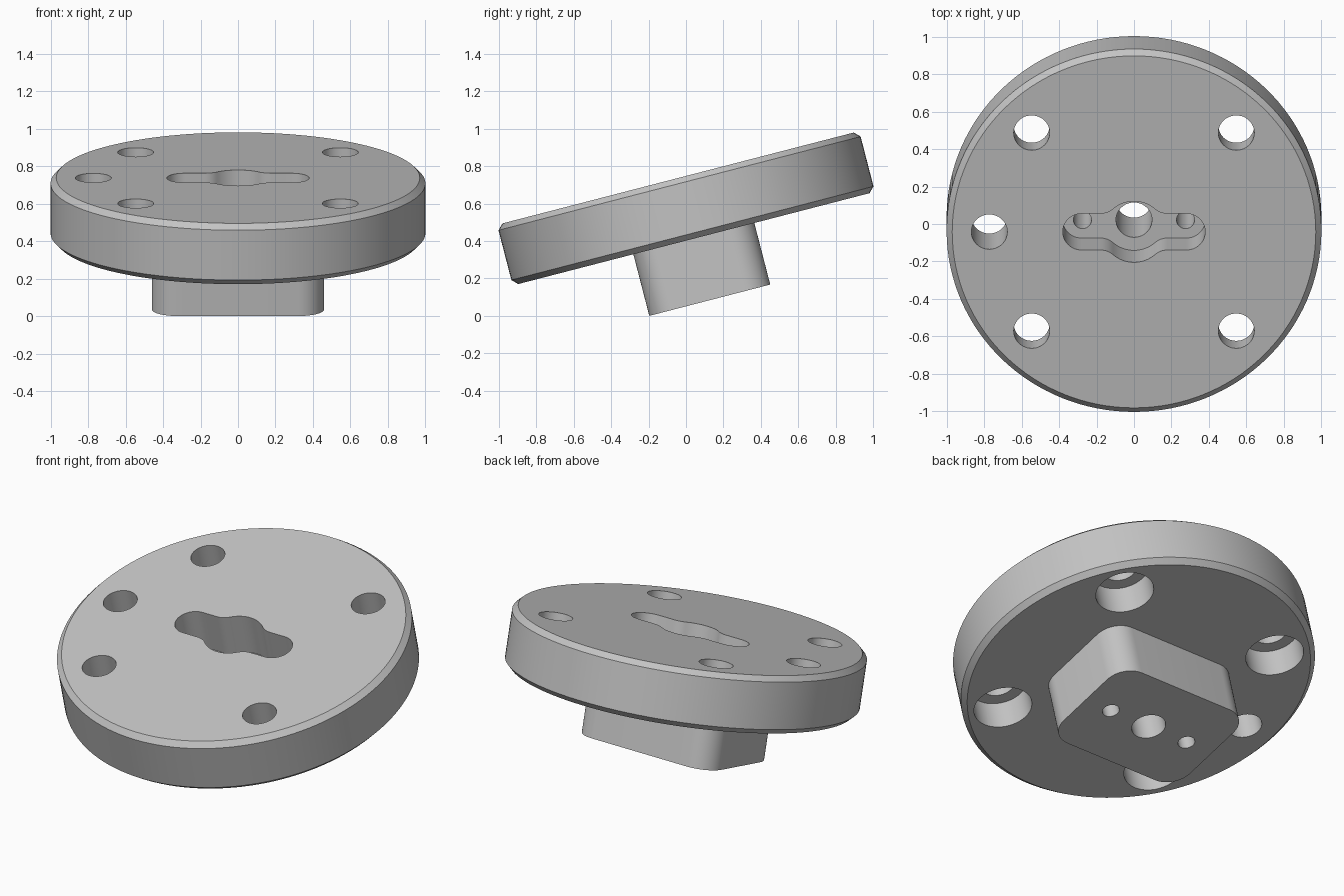
import bpy, bmesh
from math import sin, cos, pi, radians, hypot, atan2
from mathutils import Matrix

cube = bpy.data.objects.get("Cube")
if cube:
    bpy.data.objects.remove(cube, do_unlink=True)

TILT = radians(14.5)
HALF = 0.1675            # half the flange thickness
BASE = -HALF - 0.34      # underside of the boss
CHAMFER = 0.03

steel = bpy.data.materials.new("plain_grey")
steel.use_nodes = True
grey = (0.55, 0.55, 0.55, 1)
steel.diffuse_color = grey
steel.node_tree.nodes["Principled BSDF"].inputs["Base Color"].default_value = grey


def arc(cx, cy, r, a0, a1, n):
    return [(cx + r * cos(a0 + (a1 - a0) * i / n),
             cy + r * sin(a0 + (a1 - a0) * i / n)) for i in range(n + 1)]


def circle(cx, cy, r, n=48):
    return arc(cx, cy, r, 0, 2 * pi, n)[:-1]


def loft(name, layers):
    """Closed solid through (outline, height) layers, listed from the bottom up."""
    bm = bmesh.new()
    rings = [[bm.verts.new((x, y, z)) for x, y in pts] for pts, z in layers]
    for low, high in zip(rings, rings[1:]):
        n = len(low)
        for i in range(n):
            j = (i + 1) % n
            bm.faces.new((low[i], low[j], high[j], high[i]))
    bm.faces.new(rings[0][::-1])
    bm.faces.new(rings[-1])
    mesh = bpy.data.meshes.new(name)
    bm.to_mesh(mesh)
    bm.free()
    mesh.materials.append(steel)
    ob = bpy.data.objects.new(name, mesh)
    bpy.context.collection.objects.link(ob)
    return ob


def prism(name, pts, z0, z1):
    return loft(name, [(pts, z0), (pts, z1)])


def combine(target, tool, operation):
    mod = target.modifiers.new("combine", 'BOOLEAN')
    mod.operation, mod.solver, mod.object = operation, 'EXACT', tool
    bpy.context.view_layer.update()
    result = target.evaluated_get(bpy.context.evaluated_depsgraph_get())
    mesh = bpy.data.meshes.new_from_object(result)
    target.modifiers.clear()
    target.data = mesh
    bpy.data.objects.remove(tool, do_unlink=True)


# Chamfered round flange
rim, face = circle(0, 0, 1, 128), circle(0, 0, 1 - CHAMFER, 128)
body = loft("flange_with_boss", [(face, -HALF), (rim, -HALF + CHAMFER),
                                 (rim, HALF - CHAMFER), (face, HALF)])

# Rounded rectangular boss below
bx, by, br = 0.46, 0.334, 0.14
outline = []
for k, (sx, sy) in enumerate([(1, 1), (-1, 1), (-1, -1), (1, -1)]):
    outline += arc(sx * (bx - br), sy * (by - br), br, k * pi / 2, (k + 1) * pi / 2, 12)
combine(body, prism("boss", outline, BASE, 0), 'UNION')

# Recess: two round-ended arms blended into a central circle
arm, hub, blend, reach = 0.1, 0.168, 0.1, 0.28
fx, fy = ((hub + blend) ** 2 - (arm + blend) ** 2) ** 0.5, arm + blend
lean = atan2(fy, fx)
quarter = arc(reach, 0, arm, 0, pi / 2, 12)
quarter += arc(fx, fy, blend, -pi / 2, lean - pi, 8)
quarter += arc(0, 0, hub, lean, pi / 2, 8)[1:]
half = quarter + [(-x, y) for x, y in quarter[-2::-1]]
slot = half + [(x, -y) for x, y in half[-2:0:-1]]
combine(body, prism("recess", slot, HALF - 0.255, 1), 'DIFFERENCE')

# Centre bore and two pin holes through the boss
for x, r in ((0, 0.096), (0.275, 0.048), (-0.275, 0.048)):
    combine(body, prism("bore", circle(x, 0, r), -1, 0), 'DIFFERENCE')

# Four bolt holes with counterbores underneath, and one plain hole
for k in range(4):
    a = pi / 4 + k * pi / 2
    x, y = 0.772 * cos(a), 0.772 * sin(a)
    combine(body, prism("bolt_hole", circle(x, y, 0.096), -1, 1), 'DIFFERENCE')
    combine(body, prism("counterbore", circle(x, y, 0.164), -1, HALF - 0.16), 'DIFFERENCE')
combine(body, prism("plain_hole", circle(-0.772, 0, 0.096), -1, 1), 'DIFFERENCE')

# Tilt the part and rest it on the ground
body.data.transform(Matrix.Rotation(TILT, 4, 'X'))
lowest = min(v.co.z for v in body.data.vertices)
body.data.transform(Matrix.Translation((0, 0, -lowest)))

bpy.ops.object.select_all(action='DESELECT')
body.select_set(True)
bpy.context.view_layer.objects.active = body
bpy.ops.object.shade_smooth_by_angle(angle=radians(30))
